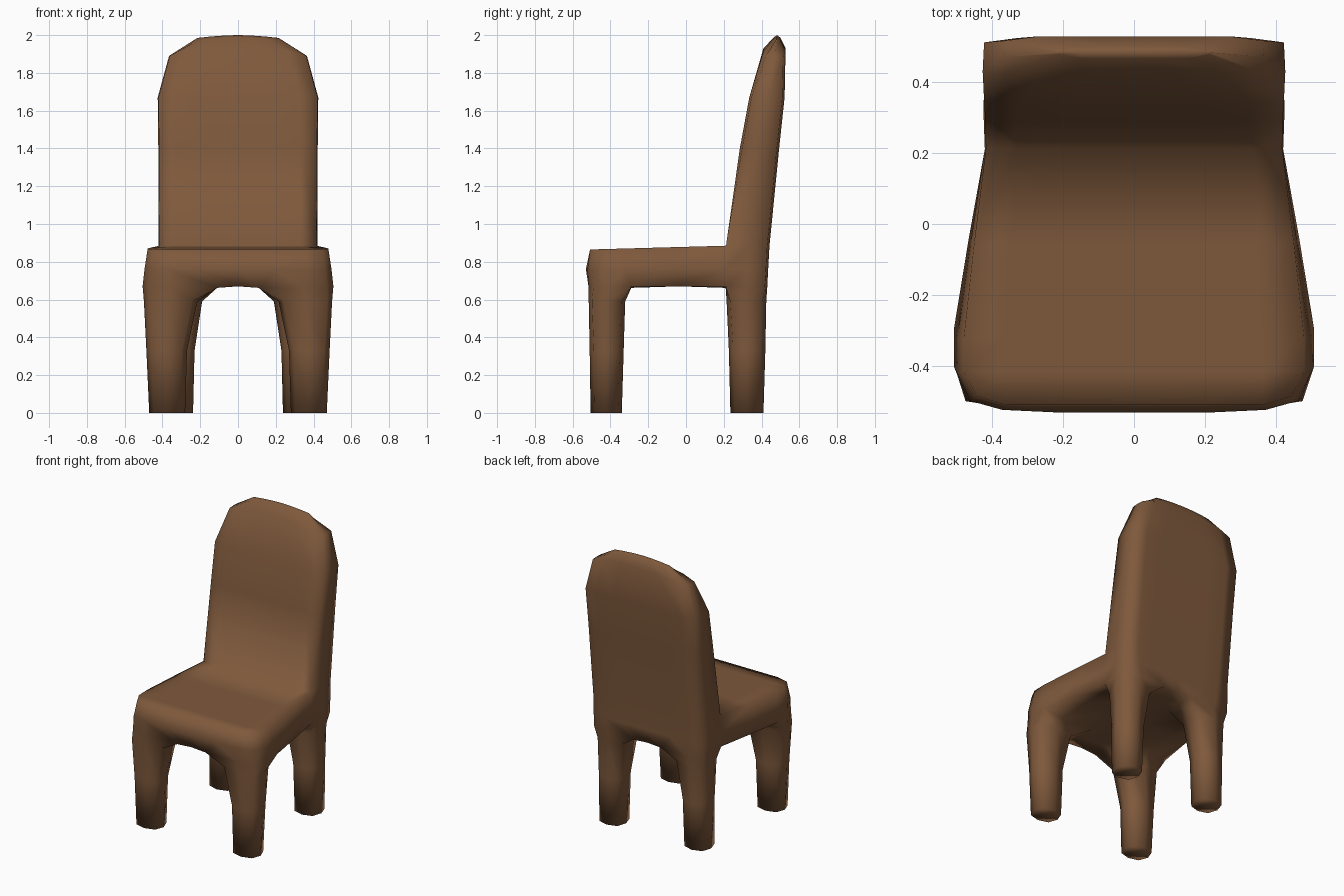
import bpy, bmesh

if "Cube" in bpy.data.objects:
    bpy.data.objects.remove(bpy.data.objects["Cube"])

# The chair is box-modelled on a bent 6 x 6 x 9 lattice: cells are kept for
# legs, seat and backrest, and only their outer skin becomes faces.

# Per level (floor to top): height, front-half x (outer, leg centre, inner)
Z = [0, .33, .59, .67, .76, .87, 1.4, 1.67, 1.91, 2.0]
X_FRONT = [(.47, .375, .28), (.485, .377, .27), (.498, .36, .215),
           (.505, .35, .11), (.495, .37, .2), (.478, .36, .2)]
X_BACK = [(.42, .33, .238), (.42, .325, .23), (.42, .31, .19),
          (.423, .3, .11), (.423, .32, .18), (.42, .33, .2),
          (.422, .33, .2), (.425, .33, .2), (.365, .27, .14), (.215, .15, .07)]
# Per level: front row y (front, rear), and back row y (front, rear)
Y_FRONT = [(-.505, -.34), (-.51, -.33), (-.515, -.322), (-.515, -.29),
           (-.522, -.32), (-.508, -.32)]
Y_BACK = [(.235, .41), (.227, .42), (.215, .425), (.21, .43), (.21, .435),
          (.212, .442), (.285, .493), (.335, .522), (.41, .527), (.465, .498)]


def solid(i, j, k):
    if not (0 <= i < 6 and 0 <= j < 6 and 0 <= k < 9):
        return False
    if k < 3:                                    # legs
        return i in (0, 1, 4, 5) and j in (0, 1, 4, 5)
    return k < 5 or j >= 4                       # seat, then backrest


def position(i, j, k):
    a, side = abs(i - 3), (1 if i > 3 else -1)
    kf = min(k, 5)
    t = (0, 0, 0, .5, 1, 1, 1)[j]                # front-to-back blend

    def row_x(n):
        f = 0 if n == 0 else X_FRONT[kf][3 - n]
        b = 0 if n == 0 else X_BACK[k][3 - n]
        return f * (1 - t) + b * t

    f0, f1 = Y_FRONT[kf]
    b0, b1 = Y_BACK[k]
    y = (f0, (f0 + f1) / 2, f1, (f1 + b0) / 2, b0, (b0 + b1) / 2, b1)[j]
    x, z = row_x(a), Z[k]

    # round the legs and the outer corners
    if k < 3 and j != 3 and a in (1, 3) and j in (0, 2, 4, 6):
        r = (.76, .76, .82)[k]
        cy = (f0 + f1) / 2 if j < 3 else (b0 + b1) / 2
        x = row_x(2) + (x - row_x(2)) * r
        y = cy + (y - cy) * r
    elif a == 3 and j == 0:
        x, y = x - .035, y + .025
    elif a == 3 and j in (4, 6) and k > 2:
        x -= .004
        y += (.012 if k > 5 else 0) if j == 4 else -.012

    # seat slope, arch underside, front bulge, crowned top of the back
    if k == 5:
        z = .865 + .02 * max(0, min(1, (y + .51) / .72))
    if k == 3 and a in (1, 2) and j in (0, 2, 4, 6):
        z -= .008
    if k == 4 and j == 0 and a < 2:
        y -= .008
    if k == 8:
        z += (.02, .015, .005, -.02)[a]
    if k == 9:
        z -= (0, .002, .008, .015)[a] + (.012 if j != 5 else 0)
    return side * x, y, z


bm = bmesh.new()
verts = {}


def vert(key):
    if key not in verts:
        verts[key] = bm.verts.new(position(*key))
    return verts[key]


# Skin: one quad wherever a kept cell meets empty space
for i in range(6):
    for j in range(6):
        for k in range(9):
            if not solid(i, j, k):
                continue
            for axis in range(3):
                for d in (0, 1):
                    n = [i, j, k]
                    n[axis] += 2 * d - 1
                    if solid(*n):
                        continue
                    u, v = (axis + 1) % 3, (axis + 2) % 3
                    quad = []
                    for du, dv in ((0, 0), (1, 0), (1, 1), (0, 1)):
                        c = [i, j, k]
                        c[axis] += d
                        c[u] += du
                        c[v] += dv
                        quad.append(vert(tuple(c)))
                    bm.faces.new(quad if d else quad[::-1])

bmesh.ops.recalc_face_normals(bm, faces=bm.faces[:])
for f in bm.faces:
    f.smooth = True
mesh = bpy.data.meshes.new("chair")
bm.to_mesh(mesh)
bm.free()

# Brown wood
wood = bpy.data.materials.new("brown_wood")
wood.diffuse_color = (.21, .1, .045, 1)
wood.use_nodes = True
wood.node_tree.nodes["Principled BSDF"].inputs["Base Color"].default_value = wood.diffuse_color
mesh.materials.append(wood)
chair = bpy.data.objects.new("chair", mesh)
bpy.context.collection.objects.link(chair)
